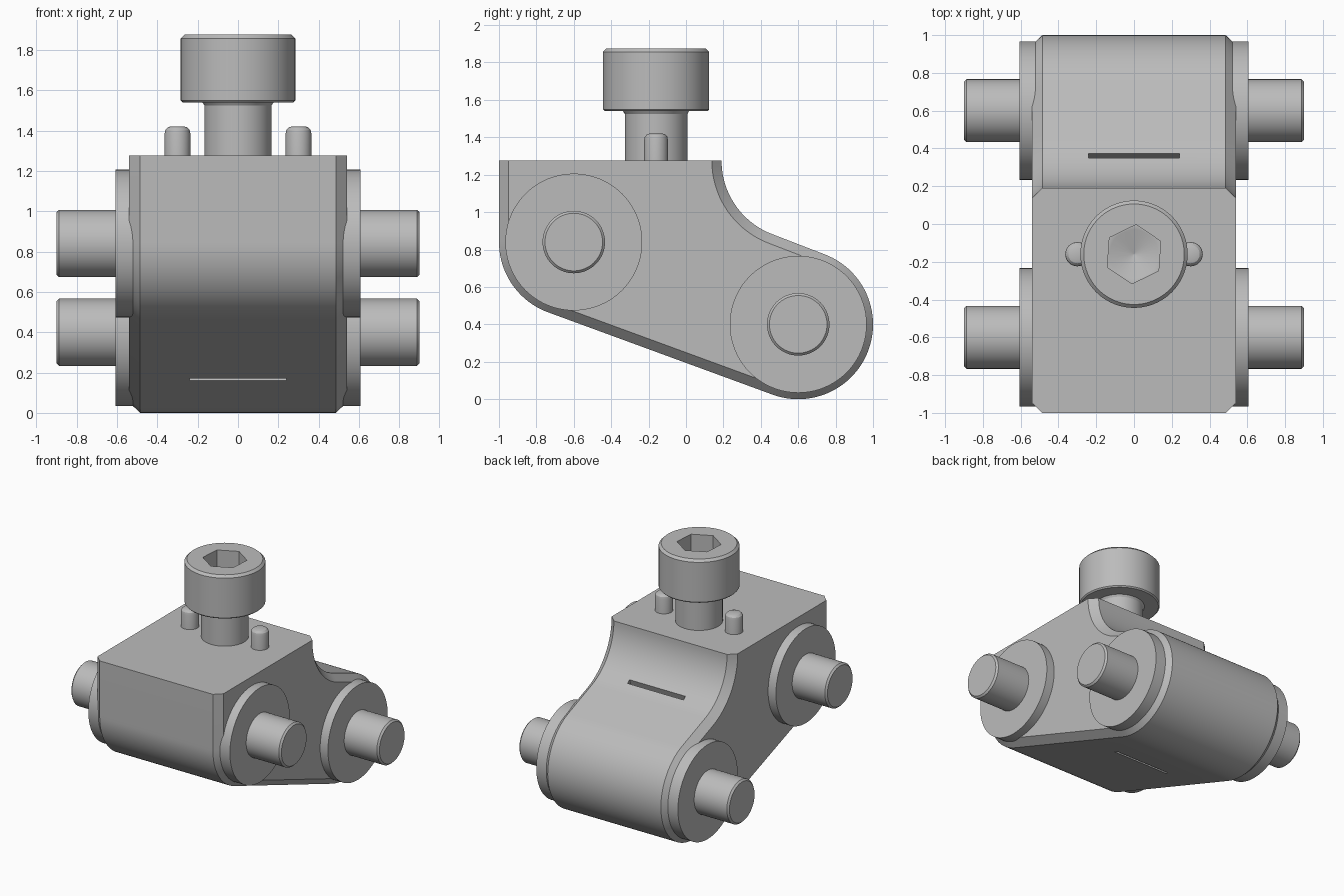
import bpy, bmesh
from math import sin, cos, pi, radians, atan2, hypot
from mathutils import Matrix, Vector

if "Cube" in bpy.data.objects:
    bpy.data.objects.remove(bpy.data.objects["Cube"], do_unlink=True)

steel = bpy.data.materials.new("steel_grey")
steel.use_nodes = True
COLOUR = (0.5, 0.5, 0.5, 1)
steel.diffuse_color = COLOUR
steel.node_tree.nodes["Principled BSDF"].inputs["Base Color"].default_value = COLOUR

FRONT = Vector((-0.6, 0.84))   # front pivot (y, z)
REAR = Vector((0.6, 0.4))      # rear pivot (y, z)
TOP = 1.275
SCREW_Y = -0.16


def finish(name, bm, matrix=None):
    bmesh.ops.recalc_face_normals(bm, faces=bm.faces)
    mesh = bpy.data.meshes.new(name)
    bm.to_mesh(mesh)
    bm.free()
    mesh.materials.append(steel)
    ob = bpy.data.objects.new(name, mesh)
    bpy.context.collection.objects.link(ob)
    if matrix:
        ob.matrix_world = matrix
    return ob


def loft(name, rings, matrix=None):
    """Skin a stack of equal-length rings and cap both ends."""
    bm = bmesh.new()
    loops = [[bm.verts.new(p) for p in ring] for ring in rings]
    n = len(loops[0])
    for a, b in zip(loops, loops[1:]):
        for i in range(n):
            j = (i + 1) % n
            bm.faces.new((a[i], a[j], b[j], b[i]))
    bm.faces.new(loops[0])
    bm.faces.new(loops[-1])
    return finish(name, bm, matrix)


def lathe(name, profile, matrix, sides=64, turn=0.0):
    """Turned part from (radius, height) pairs around local z."""
    rings = [[(r * cos(turn + 2 * pi * i / sides), r * sin(turn + 2 * pi * i / sides), h)
              for i in range(sides)] for r, h in profile]
    return loft(name, rings, matrix)


def smooth(ob):
    bpy.ops.object.select_all(action='DESELECT')
    ob.select_set(True)
    bpy.context.view_layer.objects.active = ob
    bpy.ops.object.shade_smooth_by_angle(angle=radians(30))


def cut(ob, cutter):
    cutter.hide_render = True
    bpy.context.view_layer.update()
    mod = ob.modifiers.new("cut", 'BOOLEAN')
    mod.operation = 'DIFFERENCE'
    mod.solver = 'EXACT'
    mod.object = cutter
    bpy.context.view_layer.objects.active = ob
    bpy.ops.object.modifier_apply(modifier=mod.name)
    bpy.data.objects.remove(cutter, do_unlink=True)


def arc(centre, r, start, end, steps):
    return [(centre[0] + r * cos(start + (end - start) * i / steps),
             centre[1] + r * sin(start + (end - start) * i / steps)) for i in range(steps + 1)]


# Body: side outline lofted across x with chamfered flanks
slope = atan2(REAR.y - FRONT.y, REAR.x - FRONT.x)
HOLLOW = (0.61, TOP)


def outline(inset):
    r = 0.4 - inset
    pts = [(FRONT.x - r, TOP)]
    pts += arc(FRONT, r, pi, 1.5 * pi + slope, 20)
    pts += arc(REAR, r, slope - pi / 2, slope + pi / 2, 48)
    pts += arc(HOLLOW, 0.42 + inset, 1.5 * pi + slope, pi, 20)
    return pts


body = loft("link_body", [[(x, y, z) for y, z in outline(inset)] for x, inset in
                          ((-0.54, 0.052), (-0.485, 0), (0.485, 0), (0.54, 0.052))])

# Thin slot running through the web, square to the sloping underside
bm = bmesh.new()
bmesh.ops.create_cube(bm, size=1)
slot = finish("slot_cutter", bm, Matrix.Translation((0, 0.22, 0.55))
              @ Matrix.Rotation(slope, 4, 'X') @ Matrix.Diagonal((0.48, 0.03, 1.4, 1)))
cut(body, slot)
smooth(body)

# Pivot bosses and pins on both flanks
for side, sign in (("left", 1), ("right", -1)):
    for place, c in (("front", FRONT), ("rear", REAR)):
        outward = Matrix.Translation((0, c.x, c.y)) @ Matrix.Rotation(sign * pi / 2, 4, 'Y')
        smooth(lathe(f"{place}_boss_{side}", [(0.366, 0.5), (0.366, 0.607)], outward, 80))
        smooth(lathe(f"{place}_pin_{side}",
                     [(0.167, 0.55), (0.167, 0.887), (0.154, 0.9)], outward))

    # Rounded locating dowels beside the screw
    smooth(lathe(f"dowel_{side}",
                 [(0.064, 1.2), (0.064, 1.385), (0.06, 1.403), (0.048, 1.416), (0.03, 1.421)],
                 Matrix.Translation((sign * 0.3, SCREW_Y, 0)), 32))

# Socket cap screw
at_screw = Matrix.Translation((0, SCREW_Y, 0))
smooth(lathe("screw_shank", [(0.167, 1.2), (0.167, 1.525), (0.18, 1.545)], at_screw))
head = lathe("screw_head", [(0.275, 1.54), (0.284, 1.549), (0.284, 1.857), (0.266, 1.875)],
             at_screw, 80)
cut(head, lathe("hex_cutter", [(0.157, 1.71), (0.157, 2)], at_screw, 6, radians(86)))
cut(head, lathe("drill_cutter", [(0.001, 1.64), (0.134, 1.712), (0.134, 1.8)], at_screw, 32))
smooth(head)
